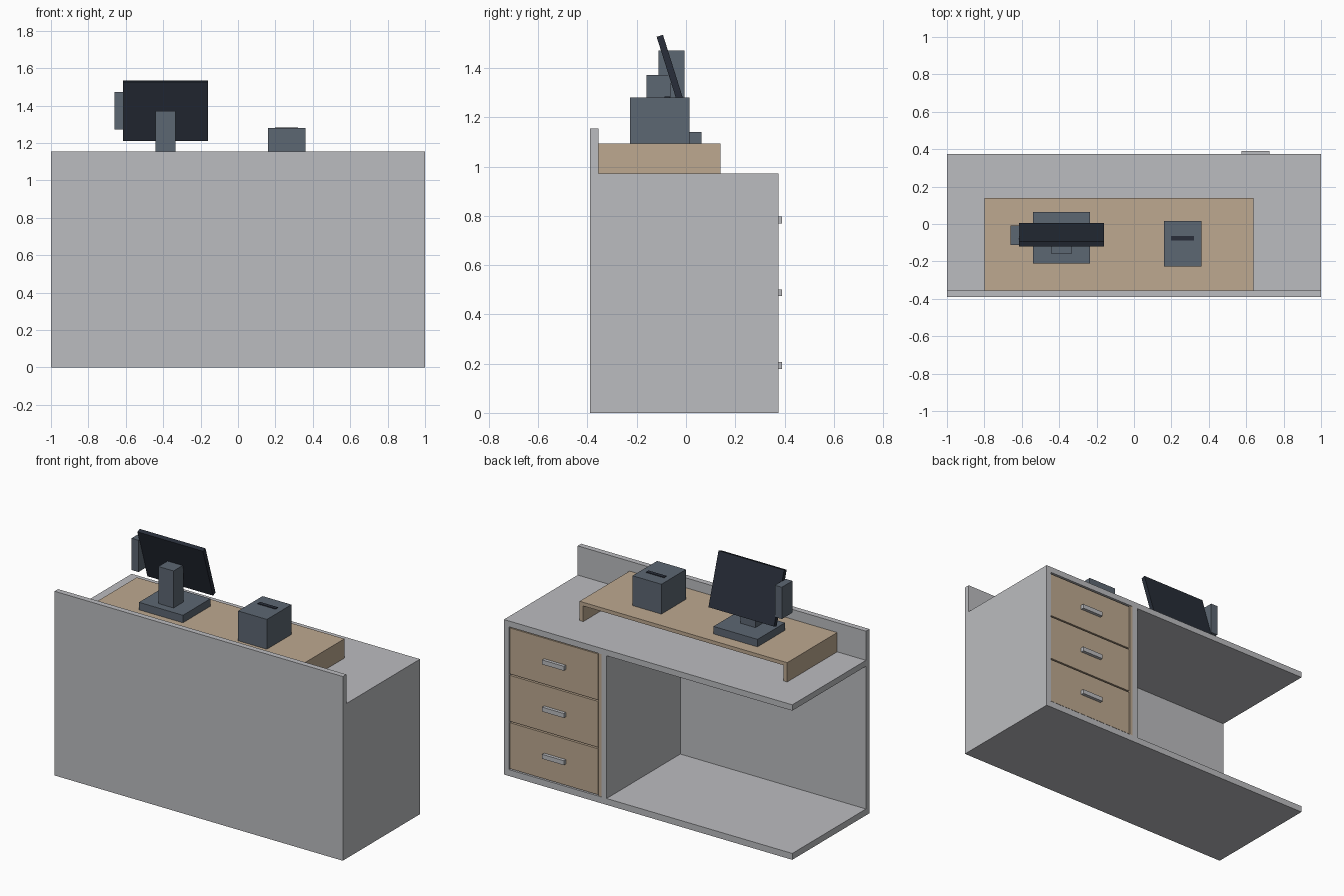
import bpy, math

if "Cube" in bpy.data.objects:
    bpy.data.objects.remove(bpy.data.objects["Cube"])


def mat(name, rgb):
    m = bpy.data.materials.new(name)
    m.diffuse_color = (*rgb, 1)
    m.use_nodes = True
    m.node_tree.nodes["Principled BSDF"].inputs["Base Color"].default_value = m.diffuse_color
    return m


GREY = mat("light grey laminate", (0.50, 0.505, 0.525))
WOOD = mat("tan wood", (0.51, 0.395, 0.28))
SLATE = mat("slate plastic", (0.108, 0.135, 0.170))
DARK = mat("dark glass", (0.021, 0.027, 0.041))


def box(name, x, y, z, material, tilt=0):
    """Box from (min, max) ranges, optionally tilted about its x axis."""
    bpy.ops.mesh.primitive_cube_add(
        size=1, location=[sum(r) / 2 for r in (x, y, z)])
    o = bpy.context.object
    o.name = name
    o.scale = [r[1] - r[0] for r in (x, y, z)]
    bpy.ops.object.transform_apply(location=False, rotation=False, scale=True)
    o.rotation_euler.x = tilt
    o.data.materials.append(material)
    return o


FRONT, INNER, BACK = -0.39, -0.355, 0.375

# Counter carcass, open on the left
box("base_slab", (-1, 1), (FRONT, BACK), (0, 0.04), GREY)
box("front_panel", (-1, 1), (FRONT, INNER), (0.04, 0.935), GREY)
box("counter_top", (-1, 1), (FRONT, BACK), (0.935, 0.972), GREY)
box("front_upstand", (-1, 1), (FRONT, INNER), (0.972, 1.155), GREY)
box("side_panel", (0.965, 1), (INNER, BACK), (0.04, 0.935), GREY)
box("divider", (0.288, 0.325), (INNER, BACK), (0.04, 0.935), GREY)

# Drawer cabinet with three drawers and bar handles
box("drawer_cabinet", (0.345, 0.965), (INNER, 0.345), (0.04, 0.935), WOOD)
box("drawer_side", (0.325, 0.345), (INNER, BACK - 0.002), (0.04, 0.935), WOOD)
for i in range(3):
    z = 0.045 + i * 0.297
    box(f"drawer_front_{i + 1}", (0.35, 0.962), (0.345, 0.37),
        (z, z + 0.288), WOOD)
    h = 0.192 + i * 0.296
    box(f"drawer_handle_{i + 1}", (0.575, 0.725), (0.37, 0.39),
        (h - 0.014, h + 0.014), GREY)

# Raised shelf on the counter
box("riser_top", (-0.8, 0.64), (INNER, 0.14), (1.07, 1.093), WOOD)
for side, x in (("left", -0.8), ("right", 0.615)):
    box(f"riser_leg_{side}", (x, x + 0.025), (INNER, 0.14),
        (0.972, 1.07), WOOD)

# Monitor with stand and side reader
box("monitor_base", (-0.54, -0.235), (-0.21, 0.063), (1.093, 1.14), SLATE)
box("monitor_stand", (-0.44, -0.335), (-0.16, -0.06), (1.14, 1.372), SLATE)
box("monitor_screen", (-0.615, -0.16), (-0.07, -0.043), (1.207, 1.539),
    DARK, math.radians(17.5))
box("card_reader", (-0.66, -0.612), (-0.112, -0.007), (1.273, 1.472), SLATE)

# Receipt printer with paper slot
box("printer", (0.16, 0.36), (-0.228, 0.015), (1.093, 1.28), SLATE)
box("printer_slot", (0.197, 0.322), (-0.088, -0.064), (1.278, 1.284), DARK)
